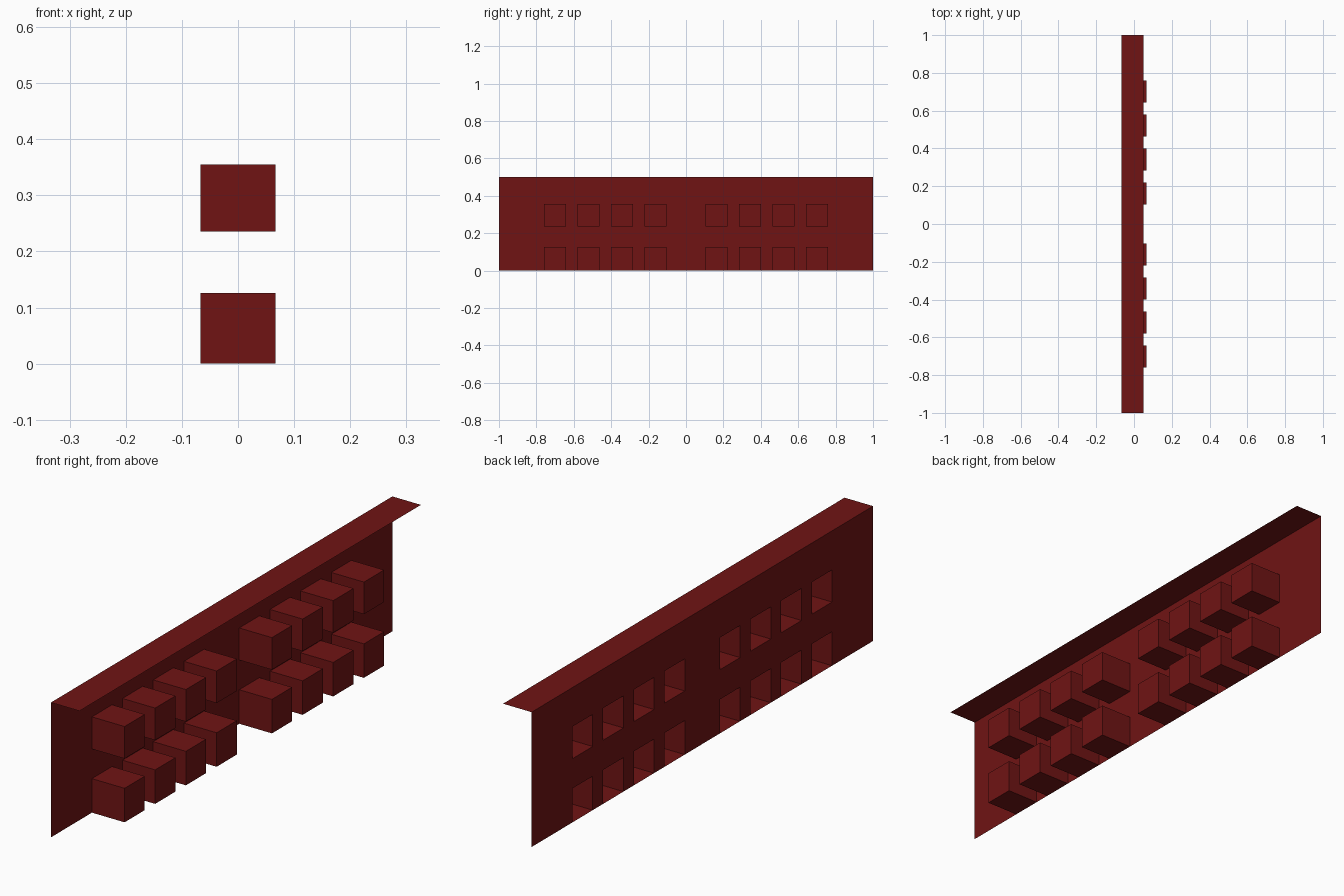
import bpy, bmesh

if "Cube" in bpy.data.objects:
    bpy.data.objects.remove(bpy.data.objects["Cube"])

BACK, FRONT, ROOF = -0.067, 0.067, 0.05
HEIGHT = 0.5
half = [(0.103, 0.221), (0.283, 0.401), (0.462, 0.581), (0.642, 0.760)]
columns = [(-b, -a) for a, b in reversed(half)] + half
rows = [(0.0, 0.126), (0.236, 0.355)]

red = bpy.data.materials.new("dark_red")
red.diffuse_color = (0.16, 0.007, 0.007, 1)
red.use_nodes = True
red.node_tree.nodes["Principled BSDF"].inputs["Base Color"].default_value = red.diffuse_color


def make_object(name, quads):
    bm = bmesh.new()
    for quad in quads:
        bm.faces.new([bm.verts.new(p) for p in quad])
    bmesh.ops.remove_doubles(bm, verts=bm.verts, dist=1e-5)
    mesh = bpy.data.meshes.new(name)
    bm.to_mesh(mesh)
    bm.free()
    mesh.materials.append(red)
    obj = bpy.data.objects.new(name, mesh)
    bpy.context.collection.objects.link(obj)


def panel(x, y0, y1, z0, z1):
    return [(x, y0, z0), (x, y1, z0), (x, y1, z1), (x, y0, z1)]


def recess(y0, y1, z0, z1):
    # Box open at the back: end panel plus four sides
    rim, end = panel(BACK, y0, y1, z0, z1), panel(FRONT, y0, y1, z0, z1)
    sides = [[rim[i], rim[(i + 1) % 4], end[(i + 1) % 4], end[i]] for i in range(4)]
    return [end] + sides


# Thin wall, gridded so the openings can be left out
ys = sorted({-1.0, 1.0, *(y for c in columns for y in c)})
zs = sorted({HEIGHT, *(z for r in rows for z in r)})
make_object("wall", [panel(BACK, *c, *r)
                     for c in zip(ys, ys[1:]) for r in zip(zs, zs[1:])
                     if not (c in columns and r in rows)])

# Flat ledge along the top
make_object("top_ledge", [[(BACK, -1, HEIGHT), (ROOF, -1, HEIGHT),
                           (ROOF, 1, HEIGHT), (BACK, 1, HEIGHT)]])

# Two rows of box-shaped recesses
for name, r in zip(("lower_recesses", "upper_recesses"), rows):
    make_object(name, [q for c in columns for q in recess(*c, *r)])
